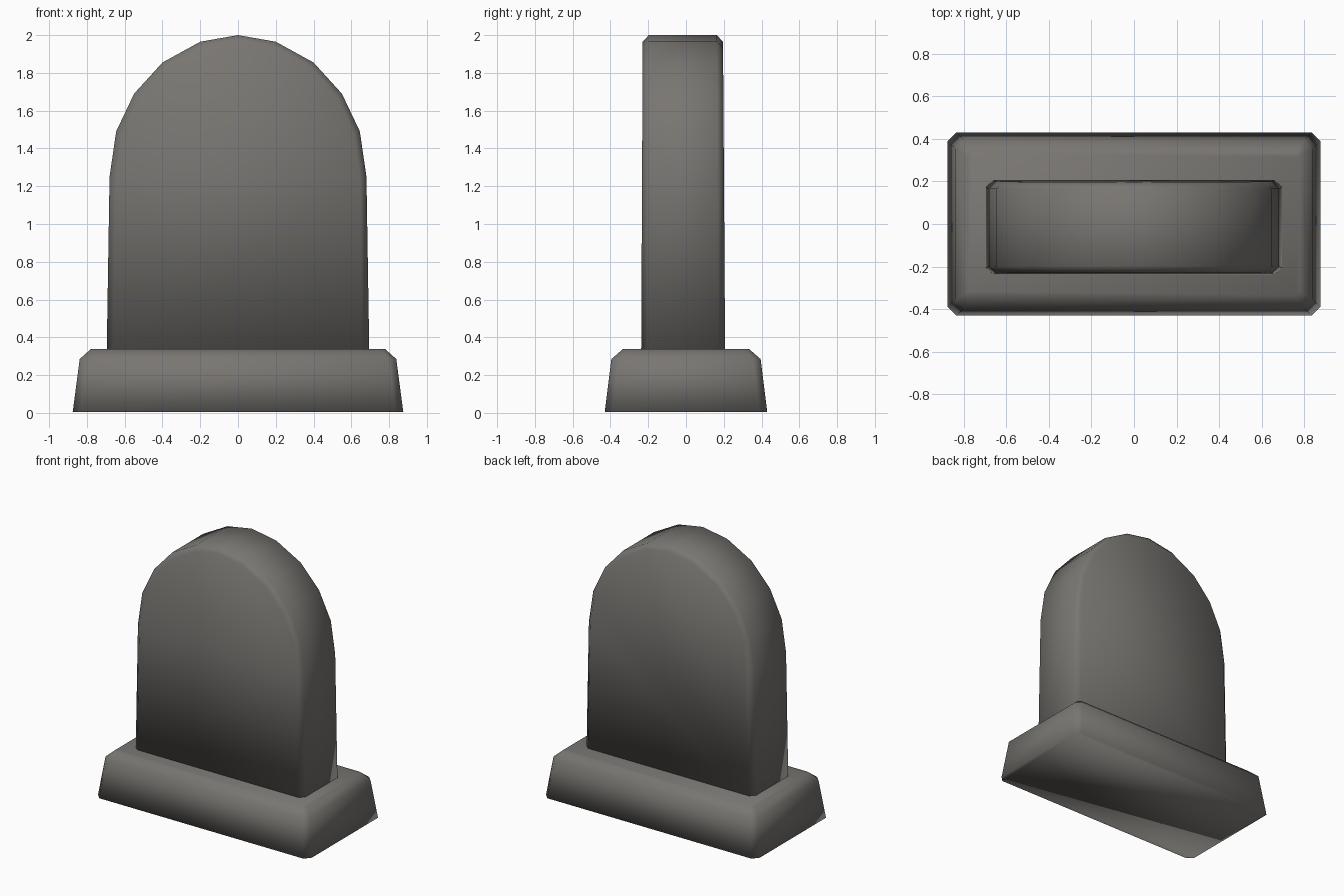
import bpy, bmesh

if "Cube" in bpy.data.objects:
    bpy.data.objects.remove(bpy.data.objects["Cube"])

stone = bpy.data.materials.new("weathered grey stone")
stone.diffuse_color = (0.19, 0.18, 0.167, 1)
stone.use_nodes = True
stone.node_tree.nodes["Principled BSDF"].inputs["Base Color"].default_value = stone.diffuse_color


def loft(name, rings):
    """Closed solid skinned through rings with equal point counts."""
    bm = bmesh.new()
    rows = [[bm.verts.new(p) for p in ring] for ring in rings]
    n = len(rows[0])
    for a, b in zip(rows, rows[1:]):
        for i in range(n):
            j = (i + 1) % n
            bm.faces.new((a[i], a[j], b[j], b[i]))
    bm.faces.new(rows[0])
    bm.faces.new(rows[-1])
    bmesh.ops.recalc_face_normals(bm, faces=bm.faces)
    for f in bm.faces:
        f.smooth = True
    mesh = bpy.data.meshes.new(name)
    bm.to_mesh(mesh)
    bm.free()
    mesh.materials.append(stone)
    obj = bpy.data.objects.new(name, mesh)
    bpy.context.collection.objects.link(obj)


def octagon(x, y, c, z):
    """Rectangle with clipped corners."""
    return [(x, c - y, z), (x, y - c, z), (x - c, y, z), (c - x, y, z),
            (-x, y - c, z), (-x, c - y, z), (c - x, -y, z), (x - c, -y, z)]


# Plinth: tapered sides and a bevelled top edge
loft("plinth", [octagon(0.875, 0.43, 0.04, 0.005),
                octagon(0.838, 0.395, 0.04, 0.285),
                octagon(0.78, 0.335, 0.02, 0.337)])

# Upright slab: arched outline, slightly narrower toward the top
half = [(0.695, 0.325), (0.68, 1.25), (0.645, 1.49), (0.55, 1.69),
        (0.40, 1.855), (0.20, 1.965)]
outline = half + [(0, 2.0)] + [(-x, z) for x, z in reversed(half)]


def slab_ring(y_low, y_high, inset):
    ring = []
    for x, z in outline:
        t = (z - 0.325) / 1.675
        sx = x * (1 - inset / 0.69)
        sz = z if z < 0.4 else z - inset * max(0, (z - 1.25) / 0.75)
        ring.append((sx, y_low + (y_high - y_low) * t, sz))
    return ring


loft("headstone", [slab_ring(-0.237, -0.229, 0.035),
                   slab_ring(-0.205, -0.197, 0),
                   slab_ring(0.172, 0.163, 0),
                   slab_ring(0.207, 0.196, 0.035)])
